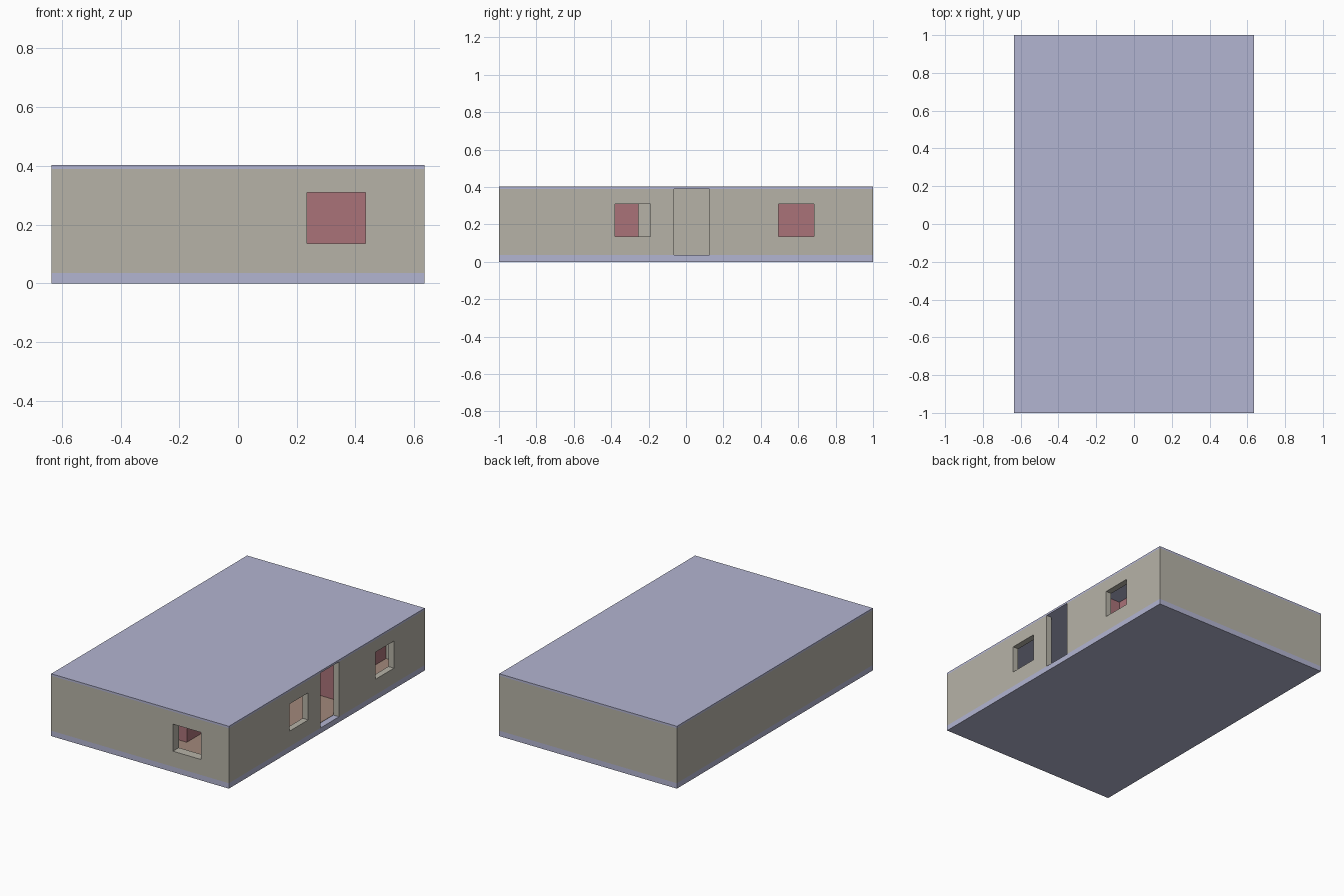
import bpy

if "Cube" in bpy.data.objects:
    bpy.data.objects.remove(bpy.data.objects["Cube"])

W, D = 0.635, 1.0            # half width, half depth
Z0, Z1, Z2 = 0.035, 0.39, 0.403


def material(name, rgb):
    m = bpy.data.materials.new(name)
    m.diffuse_color = (*rgb, 1)
    m.use_nodes = True
    m.node_tree.nodes["Principled BSDF"].inputs["Base Color"].default_value = m.diffuse_color
    return m


SLAB = material("slab_lavender", (0.45, 0.46, 0.64))
WALL = material("wall_beige", (0.47, 0.45, 0.39))
INNER = material("inner_red", (0.40, 0.17, 0.19))
FLOOR = material("floor_brown", (0.36, 0.25, 0.20))


def box(name, x, y, z, mat=None):
    bpy.ops.mesh.primitive_cube_add(
        size=1, location=[(a + b) / 2 for a, b in (x, y, z)])
    o = bpy.context.object
    o.name = name
    o.scale = [b - a for a, b in (x, y, z)]
    bpy.ops.object.transform_apply(location=True, rotation=False, scale=True)
    if mat:
        o.data.materials.append(mat)
    return o


def cut(target, x, y, z):
    c = box("cutter", x, y, z)
    c.hide_render = True
    mod = target.modifiers.new("opening", 'BOOLEAN')
    mod.operation = 'DIFFERENCE'
    mod.solver = 'EXACT'
    mod.object = c
    bpy.context.view_layer.objects.active = target
    bpy.ops.object.modifier_apply(modifier=mod.name)
    bpy.data.objects.remove(c, do_unlink=True)


# Base slab and flat roof
box("base_slab", (-W, W), (-D, D), (0, Z0), SLAB)
box("flat_roof", (-W, W), (-D, D), (Z1, Z2), SLAB)

# Outer walls, hollowed, with the window and door openings
walls = box("outer_walls", (-W, W), (-D, D), (Z0, Z1), WALL)
ti, tf = 0.04, 0.06
cut(walls, (-W + ti, W - ti), (-D + tf, D - tf), (-0.1, 0.6))
cut(walls, (0.235, 0.435), (-1.1, -0.9), (0.135, 0.31))
for y in ((-0.38, -0.19), (0.495, 0.685)):
    cut(walls, (0.55, 0.75), y, (0.135, 0.31))
cut(walls, (0.55, 0.75), (-0.065, 0.125), (-0.1, 0.6))

# Floor covering inside
box("inner_floor", (-W + ti, W - ti), (-D + tf, D - tf), (Z0, Z0 + 0.002), FLOOR)

# Room partitions
t = 0.04
for name, x, y in (
    ("front_partition", (-W + ti, 0.11), (-0.68, -0.68 + t)),
    ("hall_partition", (0.11 - t, 0.11), (-0.68 + t, -0.255)),
    ("middle_partition", (-W + ti, W - ti), (0.30, 0.30 + t)),
    ("back_partition", (0.40 - t, 0.40), (0.30 + t, D - tf)),
):
    box(name, x, y, (Z0, Z1), INNER)
